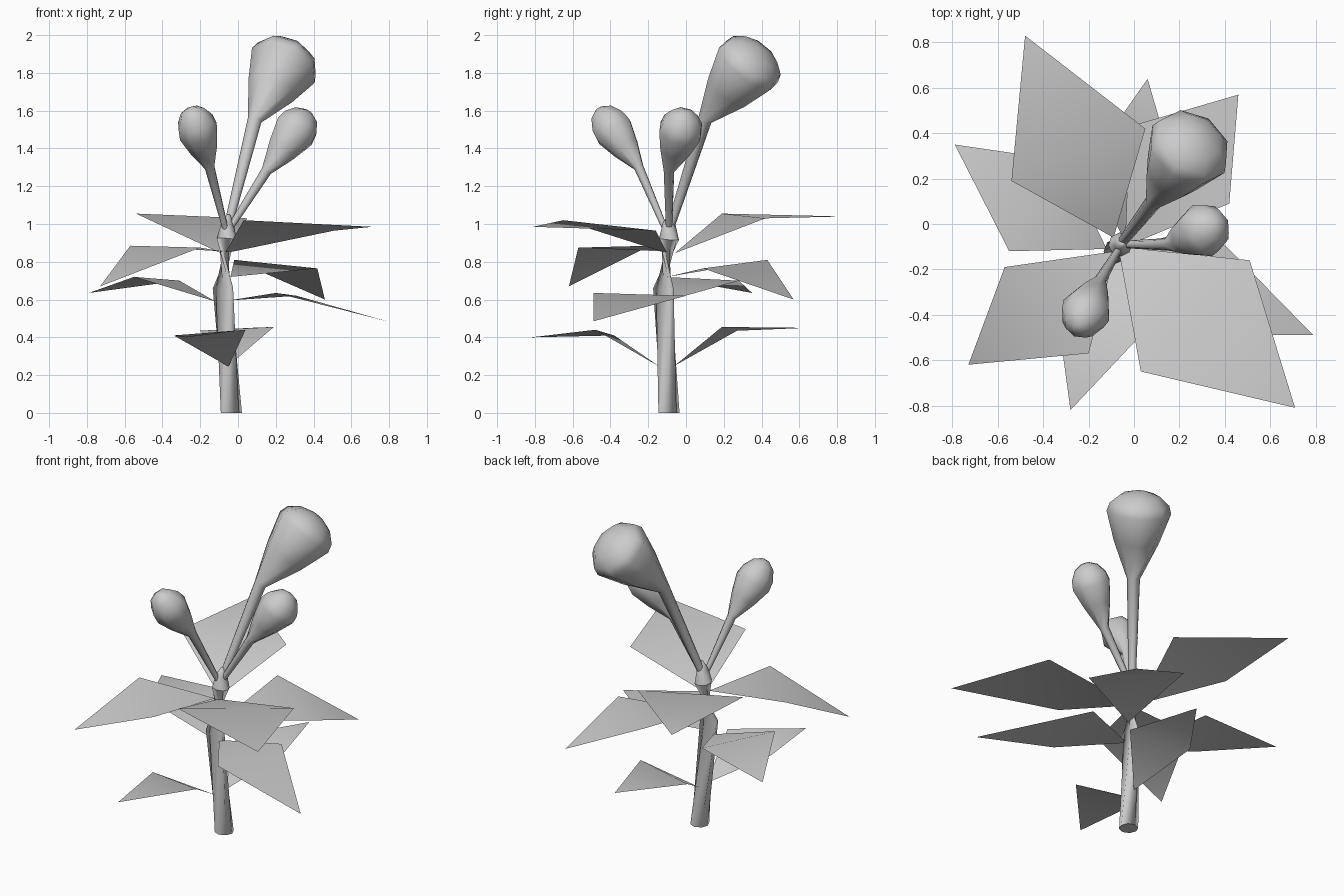
import bpy, bmesh, math
from mathutils import Vector

cube = bpy.data.objects.get("Cube")
if cube:
    bpy.data.objects.remove(cube, do_unlink=True)

GREY = (0.6, 0.6, 0.6, 1)
mat = bpy.data.materials.new("plain_grey")
mat.use_nodes = True
mat.diffuse_color = GREY
mat.node_tree.nodes["Principled BSDF"].inputs["Base Color"].default_value = GREY


def finish(name, bm):
    mesh = bpy.data.meshes.new(name)
    bm.to_mesh(mesh)
    bm.free()
    mesh.materials.append(mat)
    obj = bpy.data.objects.new(name, mesh)
    bpy.context.collection.objects.link(obj)
    bpy.ops.object.select_all(action='DESELECT')
    obj.select_set(True)
    bpy.context.view_layer.objects.active = obj
    bpy.ops.object.shade_smooth_by_angle(angle=math.radians(65))
    return obj


def tube(name, path, sides=8):
    """Skin rings along a path of (centre, radius), capped at both ends."""
    bm = bmesh.new()
    pts = [Vector(c) for c, r in path]
    rings = []
    for i, (c, r) in enumerate(path):
        axis = pts[min(i + 1, len(pts) - 1)] - pts[max(i - 1, 0)]
        if i == 0 and name == "stem":
            axis = Vector((0, 0, 1))
        q = axis.to_track_quat('Z', 'Y')
        rings.append([bm.verts.new(pts[i] + q @ Vector((r * math.cos(a), r * math.sin(a), 0)))
                      for a in (math.tau * k / sides for k in range(sides))])
    for lo, hi in zip(rings, rings[1:]):
        for k in range(sides):
            n = (k + 1) % sides
            bm.faces.new((lo[k], lo[n], hi[n], hi[k]))
    bm.faces.new(rings[0][::-1])
    bm.faces.new(rings[-1])
    finish(name, bm)


def bud(name, base, neck, centre, neck_r, r, cap):
    """Thin stalk that swells into a rounded bulb."""
    base, neck, centre = Vector(base), Vector(neck), Vector(centre)
    d = (centre - neck).normalized()
    tube(name, [
        (base, neck_r * 0.55),
        (neck, neck_r),
        (neck.lerp(centre, 0.55), neck_r + (r - neck_r) * 0.62),
        (centre, r),
        (centre + d * cap * 0.5, r * 0.92),
        (centre + d * cap, r * 0.62),
        (centre + d * cap * 1.25, r * 0.2),
    ])


def leaf(name, base, side_a, tip, side_b):
    """Kite-shaped blade creased across its widest line."""
    bm = bmesh.new()
    b, a, t, c = [bm.verts.new(p) for p in (base, side_a, tip, side_b)]
    bm.faces.new((b, a, c))
    bm.faces.new((a, t, c))
    bm.normal_update()
    for f in bm.faces:
        if f.normal.z < 0:
            f.normal_flip()
    finish(name, bm)


# Main stem, slightly bowed and pinched at the top
tube("stem", [((-0.035, -0.09, 0), 0.056), ((-0.08, -0.12, 0.66), 0.054),
              ((-0.06, -0.09, 0.92), 0.053), ((-0.055, -0.09, 1.0), 0.034),
              ((-0.05, -0.09, 1.05), 0.008)])

# Three buds on stalks
bud("large_bud", (-0.06, -0.09, 0.96), (0.088, 0.1, 1.55), (0.24, 0.33, 1.84), 0.038, 0.19, 0.1)
bud("left_bud", (-0.06, -0.09, 0.95), (0.15, -0.09, 1.28), (0.3, -0.03, 1.49), 0.028, 0.12, 0.105)
bud("right_bud", (-0.06, -0.1, 0.95), (-0.15, -0.25, 1.3), (-0.21, -0.38, 1.49), 0.027, 0.11, 0.12)

# Leaves in opposite pairs, from low to high
leaf("low_front_leaf", (-0.05, -0.14, 0.245), (0.04, -0.48, 0.44), (-0.28, -0.82, 0.4), (-0.34, -0.38, 0.41))
leaf("low_back_leaf", (-0.05, -0.06, 0.25), (0.19, 0.19, 0.455), (0.06, 0.64, 0.45), (-0.2, 0.27, 0.435))
leaf("lower_mid_left_leaf", (-0.05, -0.12, 0.595), (0.2, -0.49, 0.635), (0.79, -0.49, 0.485), (0.31, 0.0, 0.62))
leaf("lower_mid_right_leaf", (-0.12, -0.11, 0.59), (-0.55, -0.12, 0.72), (-0.79, 0.35, 0.635), (-0.31, 0.28, 0.7))
leaf("upper_mid_front_leaf", (-0.08, -0.12, 0.855), (-0.57, -0.19, 0.885), (-0.73, -0.62, 0.67), (-0.2, -0.57, 0.875))
leaf("upper_mid_back_leaf", (-0.04, -0.1, 0.72), (0.42, 0.09, 0.765), (0.46, 0.57, 0.6), (-0.02, 0.43, 0.81))
leaf("top_front_leaf", (-0.07, -0.1, 0.845), (0.51, -0.16, 0.965), (0.71, -0.81, 0.985), (0.03, -0.65, 1.02))
leaf("top_back_leaf", (-0.09, -0.06, 0.845), (-0.54, 0.19, 1.055), (-0.48, 0.83, 1.04), (0.05, 0.42, 1.03))
